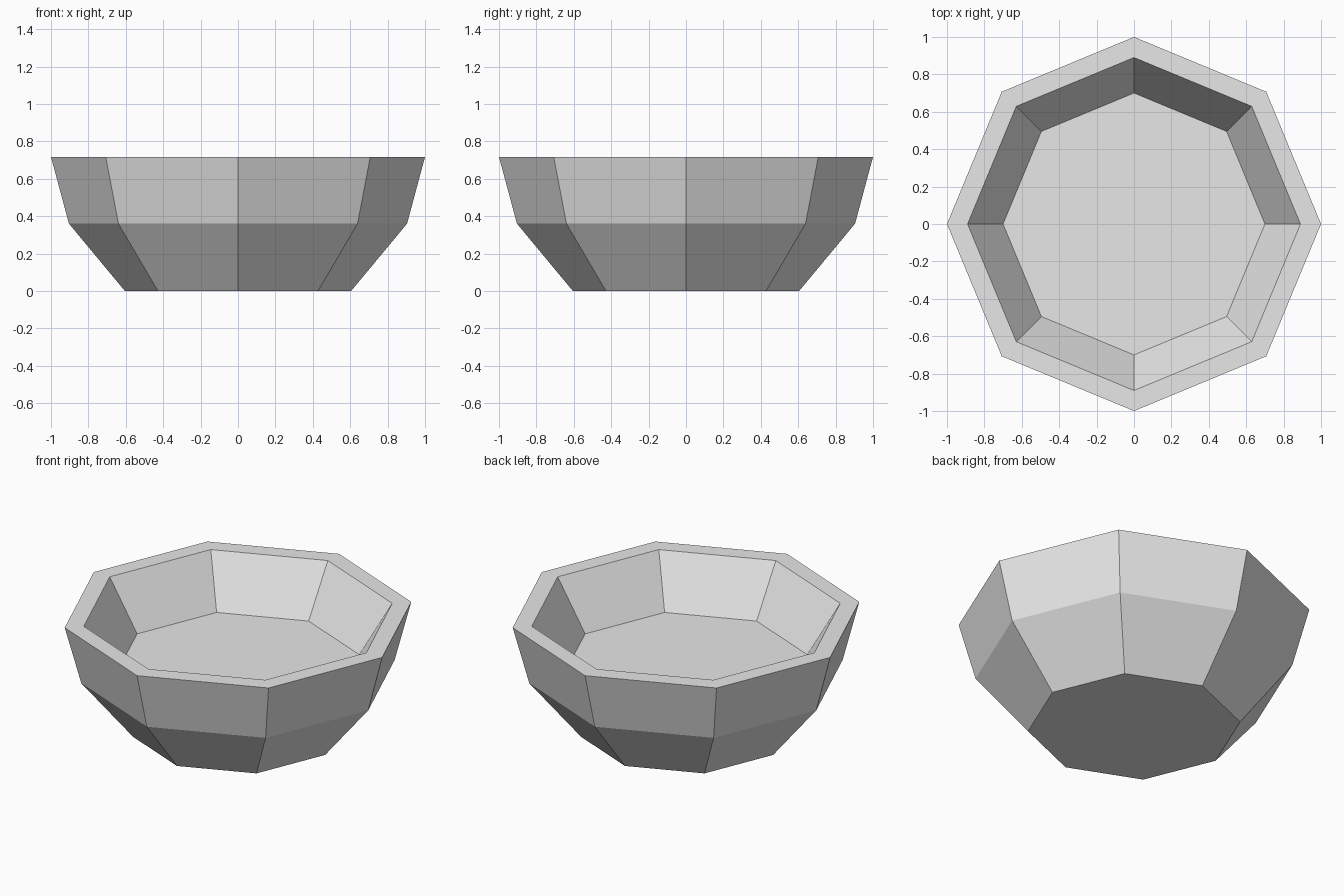
import bpy
import bmesh
from math import cos, sin, tau

cube = bpy.data.objects.get("Cube")
if cube:
    bpy.data.objects.remove(cube, do_unlink=True)

SIDES = 8
# Radius and height: base, belly, outer rim, inner rim, inside floor
PROFILE = [(0.605, 0), (0.904, 0.36), (1, 0.717), (0.89, 0.717), (0.70, 0.41)]

# Plain grey surface
grey = bpy.data.materials.new("light_grey")
grey.use_nodes = True
colour = (0.8, 0.8, 0.8, 1)
grey.diffuse_color = colour
grey.node_tree.nodes["Principled BSDF"].inputs["Base Color"].default_value = colour

# Eight-sided bowl: rings joined by flat walls, closed by base and floor
bm = bmesh.new()
rings = []
for radius, height in PROFILE:
    rings.append([bm.verts.new((radius * cos(tau * i / SIDES),
                                radius * sin(tau * i / SIDES), height))
                  for i in range(SIDES)])
for low, high in zip(rings, rings[1:]):
    for i in range(SIDES):
        j = (i + 1) % SIDES
        bm.faces.new((low[i], low[j], high[j], high[i]))
bm.faces.new(rings[0][::-1])
bm.faces.new(rings[-1])
bmesh.ops.recalc_face_normals(bm, faces=bm.faces)

mesh = bpy.data.meshes.new("bowl")
bm.to_mesh(mesh)
bm.free()
mesh.materials.append(grey)
bowl = bpy.data.objects.new("bowl", mesh)
bpy.context.collection.objects.link(bowl)
